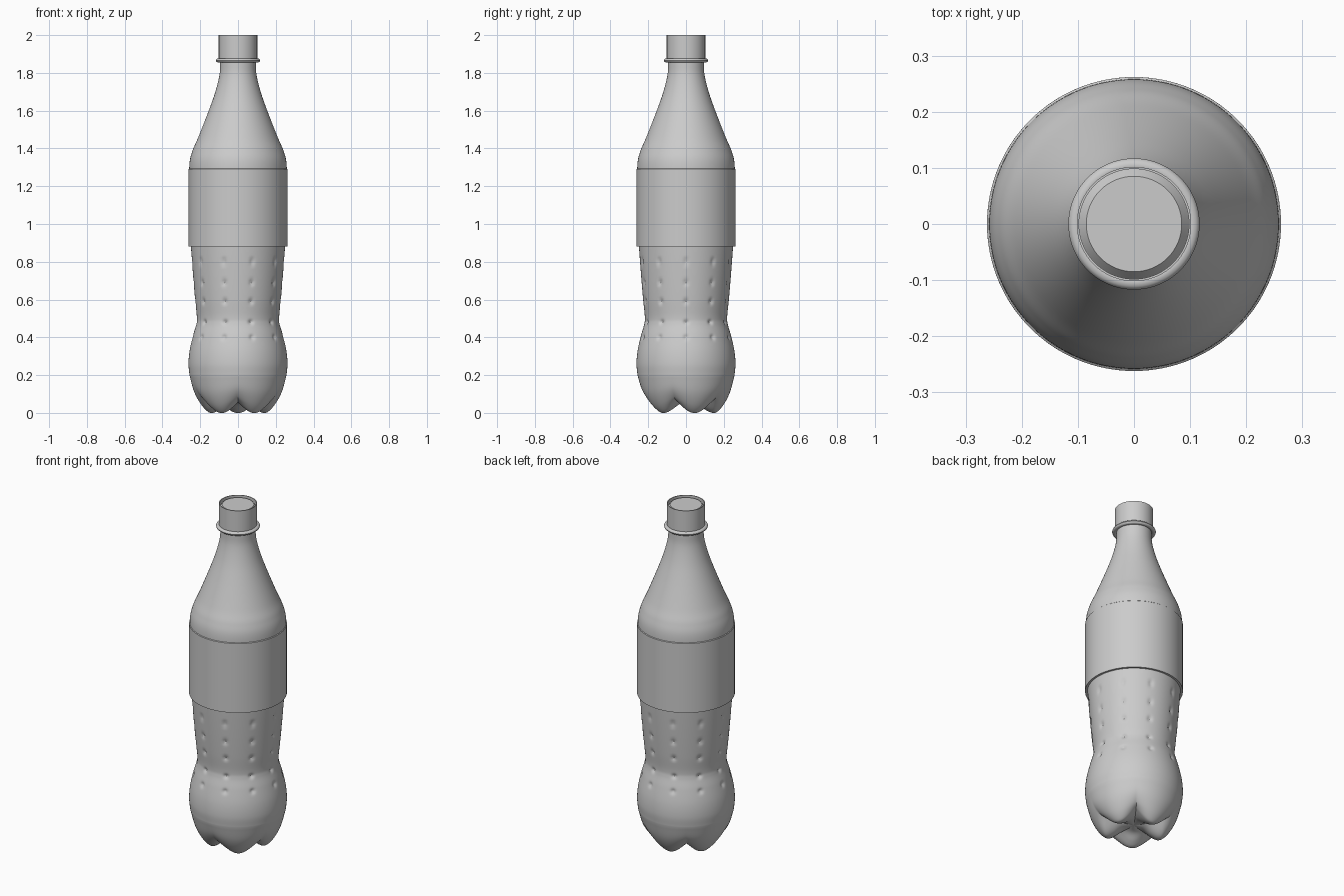
import bpy, bmesh, math
from mathutils import Vector

if "Cube" in bpy.data.objects:
    bpy.data.objects.remove(bpy.data.objects["Cube"], do_unlink=True)

SEGMENTS = 200
FEET = 5
COLUMNS = 10

grey = bpy.data.materials.new("plain grey")
colour = (0.6, 0.6, 0.6, 1)
grey.diffuse_color = colour
grey.use_nodes = True
grey.node_tree.nodes["Principled BSDF"].inputs["Base Color"].default_value = colour


def smooth_path(points, steps):
    """Catmull-Rom curve through (radius, height) points."""
    pts = [Vector(p) for p in points]
    pts = [2 * pts[0] - pts[1]] + pts + [2 * pts[-1] - pts[-2]]
    path = []
    for a, b, c, d in zip(pts, pts[1:], pts[2:], pts[3:]):
        for i in range(steps):
            t = i / steps
            path.append(0.5 * (2 * b + (c - a) * t + (2 * a - 5 * b + 4 * c - d) * t * t
                               + (3 * b - a - 3 * c + d) * t ** 3))
    return path + [pts[-2]]


def lathe(name, profile, segments=SEGMENTS, shape=None, closed=False):
    """Spin a profile about z; shape(row, angle) may replace a point."""
    bm = bmesh.new()
    rings = []
    for row, (r, z) in enumerate(profile):
        ring = []
        for i in range(segments):
            angle = math.tau * i / segments
            rr, zz = shape(row, angle) if shape else (r, z)
            ring.append(bm.verts.new((rr * math.cos(angle), rr * math.sin(angle), zz)))
        rings.append(ring)
    pairs = list(zip(rings, rings[1:]))
    if closed:
        pairs.append((rings[-1], rings[0]))
    else:
        bm.faces.new(rings[0][::-1])
        bm.faces.new(rings[-1])
    for low, high in pairs:
        for i in range(segments):
            j = (i + 1) % segments
            bm.faces.new((low[i], low[j], high[j], high[i]))
    bmesh.ops.recalc_face_normals(bm, faces=bm.faces)
    mesh = bpy.data.meshes.new(name)
    bm.to_mesh(mesh)
    bm.free()
    mesh.materials.append(grey)
    obj = bpy.data.objects.new(name, mesh)
    bpy.context.collection.objects.link(obj)
    bpy.ops.object.select_all(action="DESELECT")
    obj.select_set(True)
    bpy.context.view_layer.objects.active = obj
    bpy.ops.object.shade_smooth_by_angle(angle=math.radians(35))
    return obj


# Base: foot and valley sections, blended around the bottle
foot = [(0.005, 0.05), (0.06, 0.042), (0.105, 0.015), (0.14, 0.0), (0.165, 0.006),
        (0.2, 0.045), (0.233, 0.11), (0.257, 0.2)]
valley = [(0.005, 0.05), (0.06, 0.053), (0.105, 0.056), (0.14, 0.06), (0.17, 0.066),
          (0.203, 0.085), (0.235, 0.13), (0.257, 0.2)]
# Waist, tapered grip, label zone, shoulder and neck
side = [(0.257, 0.2), (0.262, 0.26), (0.256, 0.33), (0.238, 0.41), (0.221, 0.47),
        (0.218, 0.51), (0.227, 0.6), (0.238, 0.73), (0.249, 0.88), (0.256, 1.0),
        (0.257, 1.2), (0.257, 1.32), (0.24, 1.39), (0.21, 1.46), (0.155, 1.6),
        (0.12, 1.7), (0.098, 1.79), (0.094, 1.86)]
foot_path = smooth_path(foot, 5)
valley_path = smooth_path(valley, 5)
side_path = smooth_path(side, 10)[1:]
body_path = foot_path + side_path

dimple_rows = [0.4, 0.48, 0.59, 0.69, 0.8]


def body_shape(row, angle):
    if row < len(foot_path):
        w = abs(math.cos(FEET / 2 * (angle - math.pi / 2)))
        return valley_path[row].lerp(foot_path[row], w)
    r, z = body_path[row]
    # Small pressed dimples in evenly spaced columns
    step = math.tau / COLUMNS
    across = (angle - round(angle / step) * step) * r
    for height in dimple_rows:
        d2 = across ** 2 + (z - height) ** 2
        r -= 0.01 * math.exp(-d2 / 0.012 ** 2)
    return r, z


lathe("bottle_body", body_path, shape=body_shape)

# Label sleeve wrapped round the middle
lathe("label_sleeve", [(0.25, 0.88), (0.262, 0.88), (0.262, 1.29), (0.25, 1.3)],
      segments=96, closed=True)

# Collar below the cap
collar = [(0.104 + 0.013 * math.cos(a), 1.866 + 0.011 * math.sin(a))
          for a in (math.tau * k / 12 for k in range(12))]
lathe("neck_collar", collar, segments=96, closed=True)

# Cap with a thin raised rim around a bevelled top
lathe("cap", [(0.09, 1.855), (0.102, 1.87), (0.102, 2.0), (0.098, 2.0),
              (0.098, 1.975), (0.085, 1.992)], segments=96)
